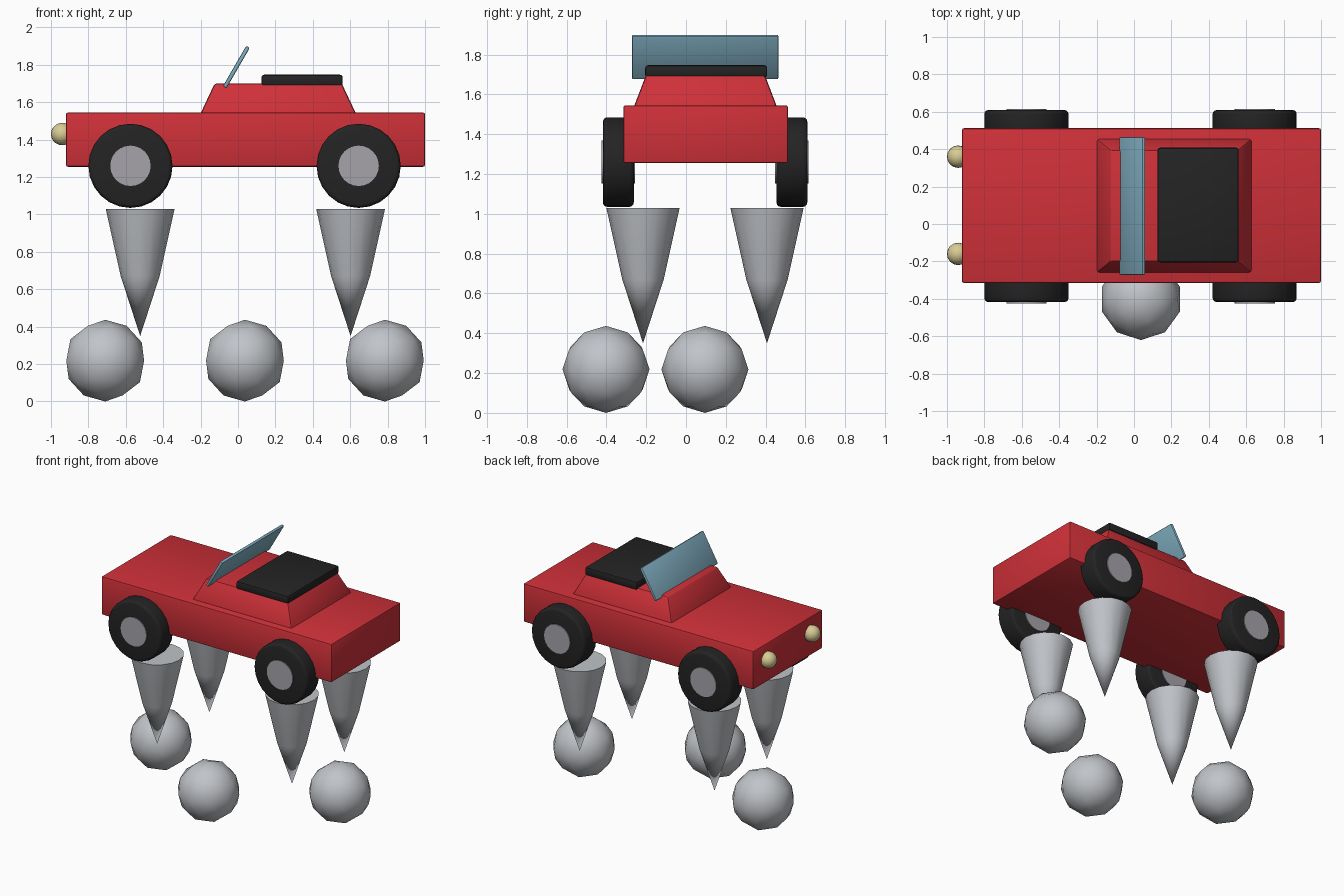
import bpy, bmesh, math
from mathutils import Matrix, Vector

if "Cube" in bpy.data.objects:
    bpy.data.objects.remove(bpy.data.objects["Cube"], do_unlink=True)


def material(name, colour):
    m = bpy.data.materials.new(name)
    m.use_nodes = True
    m.diffuse_color = (*colour, 1)
    m.node_tree.nodes["Principled BSDF"].inputs["Base Color"].default_value = (*colour, 1)
    return m


RED = material("red paint", (0.62, 0.03, 0.04))
BLACK = material("black rubber", (0.017, 0.017, 0.017))
HUB = material("hub grey", (0.38, 0.37, 0.40))
GREY = material("light grey", (0.53, 0.55, 0.58))
GLASS = material("glass blue", (0.22, 0.43, 0.54))
LAMP = material("lamp yellow", (0.68, 0.60, 0.30))


def finish(name, bm, mat, angle=30):
    """Turn a bmesh into a shaded object."""
    bmesh.ops.recalc_face_normals(bm, faces=bm.faces)
    mesh = bpy.data.meshes.new(name)
    bm.to_mesh(mesh)
    bm.free()
    mesh.materials.append(mat)
    ob = bpy.data.objects.new(name, mesh)
    bpy.context.collection.objects.link(ob)
    bpy.ops.object.select_all(action='DESELECT')
    ob.select_set(True)
    bpy.context.view_layer.objects.active = ob
    bpy.ops.object.shade_smooth_by_angle(angle=math.radians(angle))
    return ob


def round_edges(bm, width, segments=2):
    sharp = [e for e in bm.edges if e.calc_face_angle(0) > 0.7]
    bmesh.ops.bevel(bm, geom=sharp, offset=width, segments=segments,
                    profile=0.5, affect='EDGES')


def box(name, low, high, mat, bevel, taper=(0, 0), tilt=0):
    """Bevelled box, optionally narrowed at the top or tilted about y."""
    low, high = Vector(low), Vector(high)
    size, centre = high - low, (low + high) / 2
    bm = bmesh.new()
    bmesh.ops.create_cube(bm, size=1, matrix=Matrix.Diagonal((*size, 1)))
    for v in bm.verts:
        if v.co.z > 0:
            v.co.x -= math.copysign(taper[0], v.co.x)
            v.co.y -= math.copysign(taper[1], v.co.y)
    round_edges(bm, bevel)
    bm.transform(Matrix.Translation(centre) @ Matrix.Rotation(tilt, 4, 'Y'))
    return finish(name, bm, mat)


def disc(name, centre, radius, width, mat, bevel, sides):
    """Cylinder lying along y."""
    bm = bmesh.new()
    bmesh.ops.create_cone(bm, cap_ends=True, segments=sides, radius1=radius,
                          radius2=radius, depth=width)
    if bevel:
        round_edges(bm, bevel, 3)
    bm.transform(Matrix.Translation(centre) @ Matrix.Rotation(math.pi / 2, 4, 'X'))
    return finish(name, bm, mat)


# Car body, cabin, seat cover and windscreen
box("body", (-0.92, -0.315, 1.255), (1.0, 0.512, 1.545), RED, 0.01)
box("cabin", (-0.205, -0.265, 1.53), (0.635, 0.46, 1.70), RED, 0.012, (0.08, 0.065))
box("roof_pad", (0.125, -0.205, 1.685), (0.56, 0.408, 1.747), BLACK, 0.014)
box("windscreen", (-0.02, -0.272, 1.663), (0.002, 0.465, 1.913), GLASS, 0.008,
    tilt=math.radians(30))

# Wheels
for end, x in (("front", -0.575), ("rear", 0.645)):
    for side, y in (("right", -0.34), ("left", 0.532)):
        disc(f"{end}_{side}_tyre", (x, y, 1.26), 0.225, 0.155, BLACK, 0.022, 24)
        disc(f"{end}_{side}_hub", (x, y, 1.26), 0.108, 0.168, HUB, 0, 24)

# Headlamps
for side, y in (("right", -0.16), ("left", 0.36)):
    bm = bmesh.new()
    bmesh.ops.create_uvsphere(bm, u_segments=16, v_segments=10, radius=0.06)
    bm.transform(Matrix.Translation((-0.94, y, 1.43)))
    finish(f"{side}_headlamp", bm, LAMP, 60)

# Tapered thrust cones under the wheels
for end, x in (("front", -0.523), ("rear", 0.602)):
    for side, y in (("right", -0.216), ("left", 0.407)):
        bm = bmesh.new()
        rings = []
        for radius, z in ((0.184, 1.03), (0.104, 0.67)):
            circle = bmesh.ops.create_circle(bm, segments=16, radius=radius,
                                             matrix=Matrix.Translation((x, y, z)))
            rings.append(circle["verts"])
        tip = bm.verts.new((x, y, 0.35))
        upper, lower = rings
        for i in range(len(upper)):
            j = (i + 1) % len(upper)
            bm.faces.new((upper[i], upper[j], lower[j], lower[i]))
            bm.faces.new((lower[i], lower[j], tip))
        bm.faces.new(upper)
        finish(f"{end}_{side}_cone", bm, GREY, 40)

# Faceted balls on the ground
for name, x, y in (("front", -0.71, 0.095), ("middle", 0.037, -0.402), ("rear", 0.785, 0.095)):
    bm = bmesh.new()
    bmesh.ops.create_icosphere(bm, subdivisions=2, radius=0.2185)
    bm.transform(Matrix.Translation((x, y, 0.2185)))
    finish(f"{name}_ball", bm, GREY, 60)
